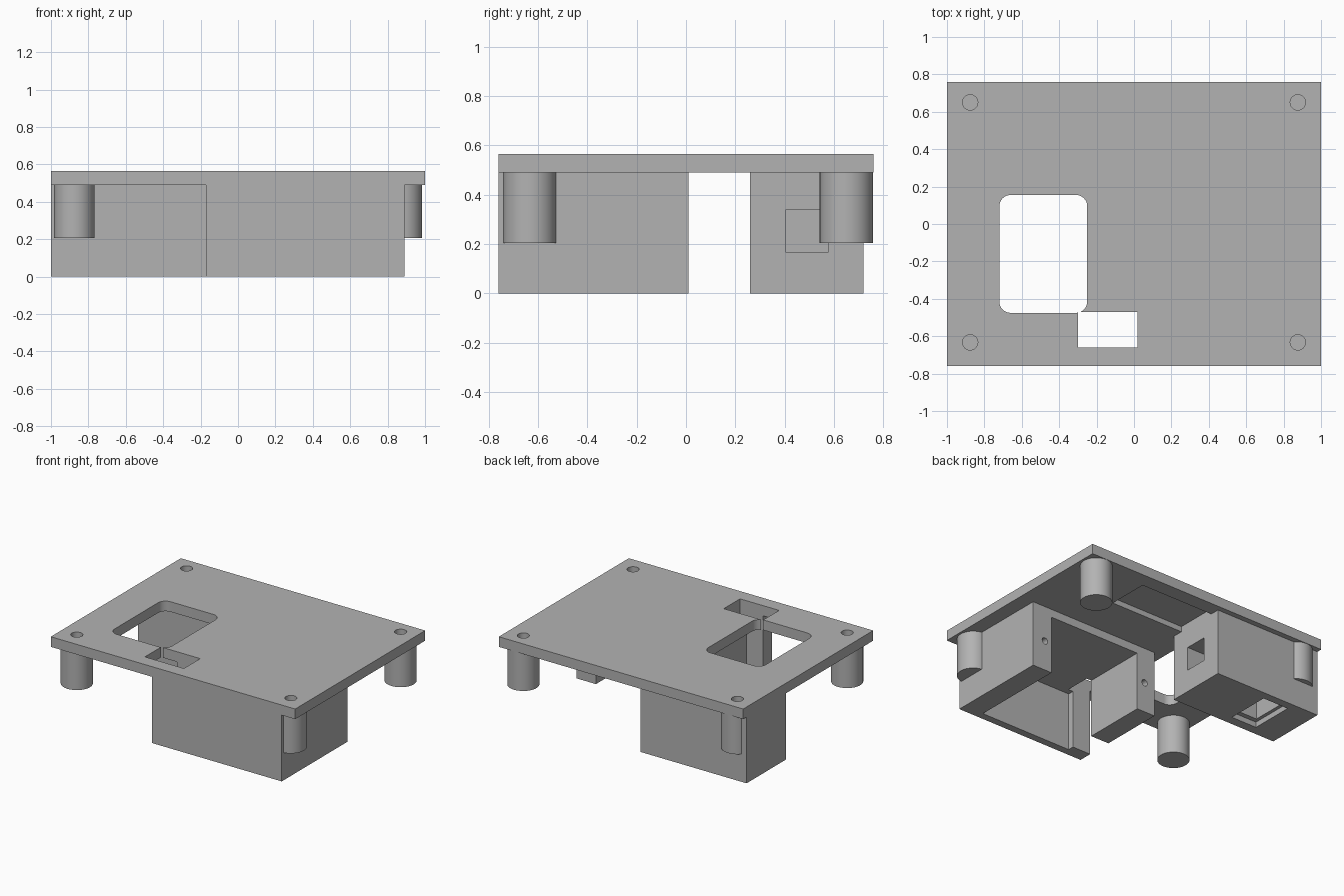
import bpy
import bmesh
from mathutils import Matrix, Vector

default = bpy.data.objects.get("Cube")
if default:
    bpy.data.objects.remove(default, do_unlink=True)

grey = bpy.data.materials.new("plain grey")
grey.use_nodes = True
colour = (0.45, 0.45, 0.45, 1)
grey.diffuse_color = colour
grey.node_tree.nodes["Principled BSDF"].inputs["Base Color"].default_value = colour


def finish(name, bm):
    mesh = bpy.data.meshes.new(name)
    bm.to_mesh(mesh)
    bm.free()
    mesh.materials.append(grey)
    obj = bpy.data.objects.new(name, mesh)
    bpy.context.collection.objects.link(obj)
    return obj


def box(name, x, y, z, corner=0):
    """Box from three ranges, with optional rounded upright edges."""
    bm = bmesh.new()
    lo, hi = Vector((x[0], y[0], z[0])), Vector((x[1], y[1], z[1]))
    size = Matrix.Diagonal((hi - lo).to_4d())
    bmesh.ops.create_cube(bm, size=1, matrix=Matrix.Translation((lo + hi) / 2) @ size)
    if corner:
        upright = [e for e in bm.edges
                   if abs(e.verts[0].co.z - e.verts[1].co.z) > 0.01]
        bmesh.ops.bevel(bm, geom=upright, offset=corner, segments=8,
                        profile=0.5, affect='EDGES')
    return finish(name, bm)


def cylinder(name, centre, radius, length, axis='Z', segments=48):
    bm = bmesh.new()
    turn = Matrix.Rotation(1.570796, 4, 'X') if axis == 'Y' else Matrix()
    bmesh.ops.create_cone(bm, cap_ends=True, segments=segments, radius1=radius,
                          radius2=radius, depth=length,
                          matrix=Matrix.Translation(centre) @ turn)
    return finish(name, bm)


def combine(target, tool, operation):
    mod = target.modifiers.new(tool.name, 'BOOLEAN')
    mod.operation = operation
    mod.solver = 'EXACT'
    mod.object = tool
    bpy.context.view_layer.objects.active = target
    bpy.ops.object.modifier_apply(modifier=mod.name)
    bpy.data.objects.remove(tool, do_unlink=True)


UNDER, TOP = 0.49, 0.565
corners = [(x, y) for x in (-0.876, 0.876) for y in (-0.633, 0.65)]

# Top plate with the two housings and four posts below it
body = box("enclosure_lid", (-1, 1), (-0.76, 0.76), (UNDER, TOP))
solids = [
    box("front_housing", (-0.17, 0.89), (-0.76, 0.01), (0, 0.52)),
    box("back_housing", (-1, -0.13), (0.26, 0.72), (0, 0.52)),
]
for x, y in corners:
    solids.append(cylinder("post", (x, y, 0.3625), 0.108, 0.315))
for part in solids:
    combine(body, part, 'UNION')

cuts = [
    # Large rounded window and cable slot through the plate
    box("window", (-0.72, -0.25), (-0.475, 0.155), (0.3, 0.7), corner=0.06),
    box("cable_slot", (-0.3, 0.02), (-0.66, -0.47), (-0.1, 0.7)),
    # Front housing cavity, open at the back and below
    box("front_cavity", (-0.02, 0.73), (-0.705, 0.1), (-0.1, 0.43)),
    # Shallow pocket under the plate
    box("plate_pocket", (-0.13, 0.47), (0.34, 0.65), (0.4, 0.53)),
    # Back housing: stepped opening below, joined to a square side tunnel
    box("socket_rim", (-0.79, -0.58), (0.33, 0.66), (-0.1, 0.04)),
    box("socket_well", (-0.765, -0.605), (0.365, 0.625), (-0.1, 0.4)),
    box("side_tunnel", (-0.7, -0.1), (0.405, 0.575), (0.165, 0.34)),
]
# Screw holes in the posts and in the back of the front housing
for x, y in corners:
    cuts.append(cylinder("post_hole", (x, y, 0.48), 0.041, 0.4, segments=32))
for x in (-0.085, 0.787):
    cuts.append(cylinder("screw_hole", (x, 0, 0.225), 0.024, 0.3, 'Y', 24))
for part in cuts:
    combine(body, part, 'DIFFERENCE')

# Smooth the round walls and keep the edges crisp
bpy.ops.object.select_all(action='DESELECT')
body.select_set(True)
bpy.context.view_layer.objects.active = body
bpy.ops.object.shade_smooth_by_angle(angle=0.6)
